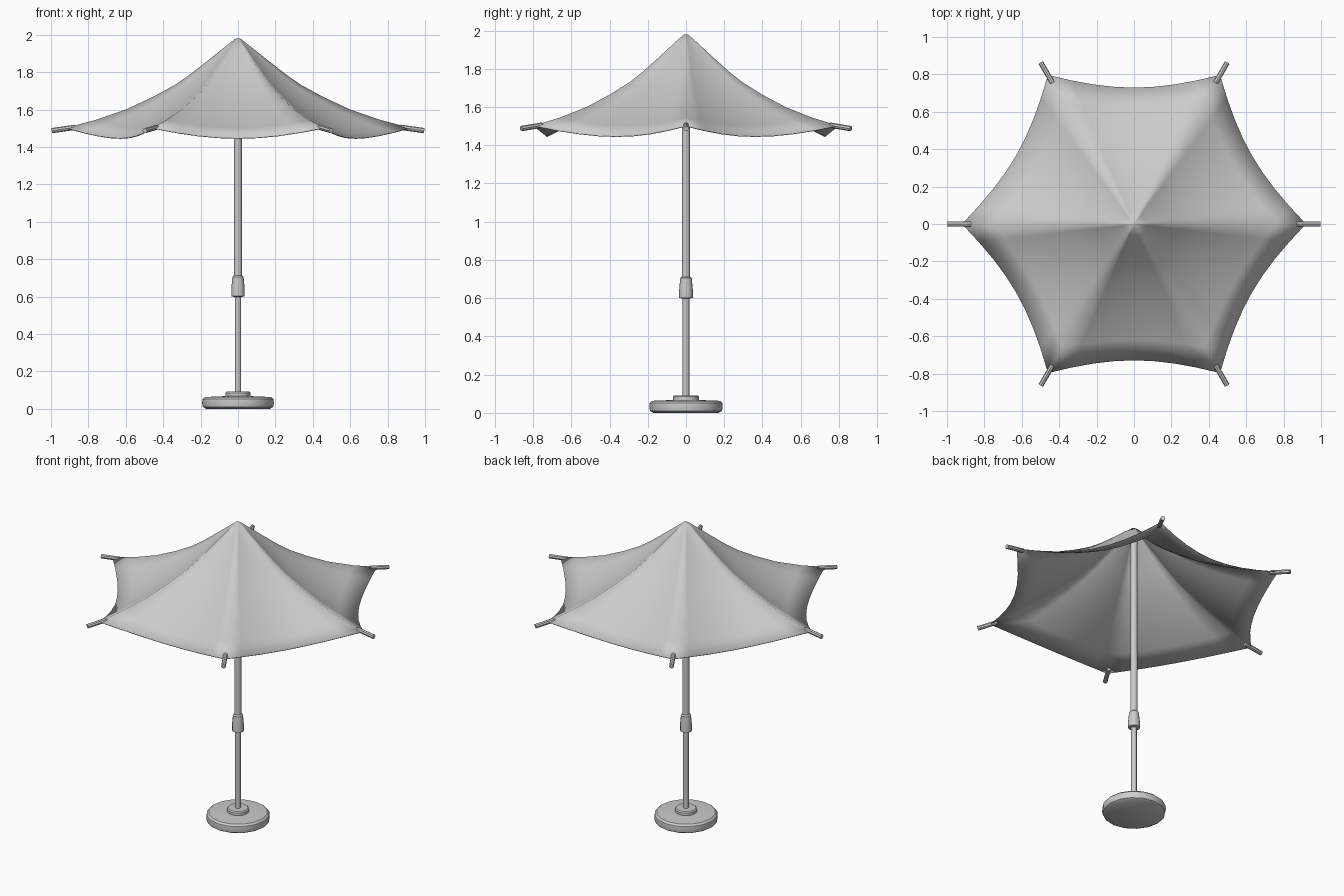
import bpy, bmesh, math
from mathutils import Vector

if "Cube" in bpy.data.objects:
    bpy.data.objects.remove(bpy.data.objects["Cube"])

RIBS = 6
# rib profile: radius, height
RIB = [(0.012, 1.98), (0.07, 1.935), (0.17, 1.855), (0.26, 1.785), (0.34, 1.73),
       (0.46, 1.665), (0.60, 1.60), (0.76, 1.545), (0.92, 1.502)]
ACROSS = 8


def finish(name, bm, angle=40):
    bmesh.ops.recalc_face_normals(bm, faces=bm.faces[:])
    me = bpy.data.meshes.new(name)
    bm.to_mesh(me)
    bm.free()
    ob = bpy.data.objects.new(name, me)
    bpy.context.collection.objects.link(ob)
    bpy.ops.object.select_all(action='DESELECT')
    ob.select_set(True)
    bpy.context.view_layer.objects.active = ob
    bpy.ops.object.shade_smooth_by_angle(angle=math.radians(angle))
    return ob


def lathe(name, profile, sides):
    """Closed revolved solid from (radius, z) points."""
    bm = bmesh.new()
    rings = [[bm.verts.new((r * math.cos(2 * math.pi * i / sides),
                            r * math.sin(2 * math.pi * i / sides), z))
              for i in range(sides)] for r, z in profile]
    for a, b in zip(rings, rings[1:]):
        for i in range(sides):
            j = (i + 1) % sides
            bm.faces.new((a[i], a[j], b[j], b[i]))
    bm.faces.new(rings[0][::-1])
    bm.faces.new(rings[-1])
    return finish(name, bm)


def rod(name, p, q, radius, sides=8):
    bm = bmesh.new()
    bmesh.ops.create_cone(bm, cap_ends=True, segments=sides, radius1=radius,
                          radius2=radius, depth=(q - p).length)
    rot = (q - p).to_track_quat('Z', 'Y').to_matrix()
    bmesh.ops.rotate(bm, verts=bm.verts[:], matrix=rot)
    bmesh.ops.translate(bm, verts=bm.verts[:], vec=(p + q) / 2)
    return finish(name, bm)


def polar(r, a, z):
    return Vector((r * math.cos(a), r * math.sin(a), z))


# canopy: six cloth panels stretched between ribs, sagging toward the hem
bm = bmesh.new()
rings = []
for r, z in RIB:
    t = r / 0.92
    ring = []
    for k in range(RIBS):
        a0, a1 = k * math.tau / RIBS, (k + 1) * math.tau / RIBS
        for s in range(ACROSS):
            u = s / ACROSS
            bow = 4 * u * (1 - u)
            p = polar(r, a0, z).lerp(polar(r, a1, z), u)
            f = 1 - 0.085 * bow * t ** 2
            ring.append(bm.verts.new((p.x * f, p.y * f, p.z - 0.055 * bow * t)))
    rings.append(ring)
n = RIBS * ACROSS
for a, b in zip(rings, rings[1:]):
    for i in range(n):
        j = (i + 1) % n
        bm.faces.new((a[i], b[i], b[j], a[j]))
bm.faces.new(rings[0])
canopy = finish("canopy", bm, 60)
mod = canopy.modifiers.new("cloth_thickness", 'SOLIDIFY')
mod.thickness = 0.004
mod.offset = -1

# rib tips poking out past the canopy corners
for k in range(RIBS):
    a = k * math.tau / RIBS
    rod(f"rib_tip_{k + 1}", polar(0.87, a, 1.505), polar(0.996, a, 1.487), 0.014)

# pole in two stages, with the joining sleeve
lathe("lower_pole", [(0.017, 0.05), (0.017, 0.62)], 12)
lathe("upper_pole", [(0.022, 0.68), (0.021, 1.95)], 12)
lathe("pole_sleeve", [(0.020, 0.598), (0.036, 0.602), (0.036, 0.64),
                      (0.030, 0.705), (0.022, 0.712)], 12)

# weighted base and collar
lathe("base", [(0.170, 0.0), (0.188, 0.010), (0.192, 0.03), (0.190, 0.052),
               (0.178, 0.063), (0.06, 0.068)], 16)
lathe("base_collar", [(0.067, 0.05), (0.067, 0.085), (0.060, 0.092)], 12)
